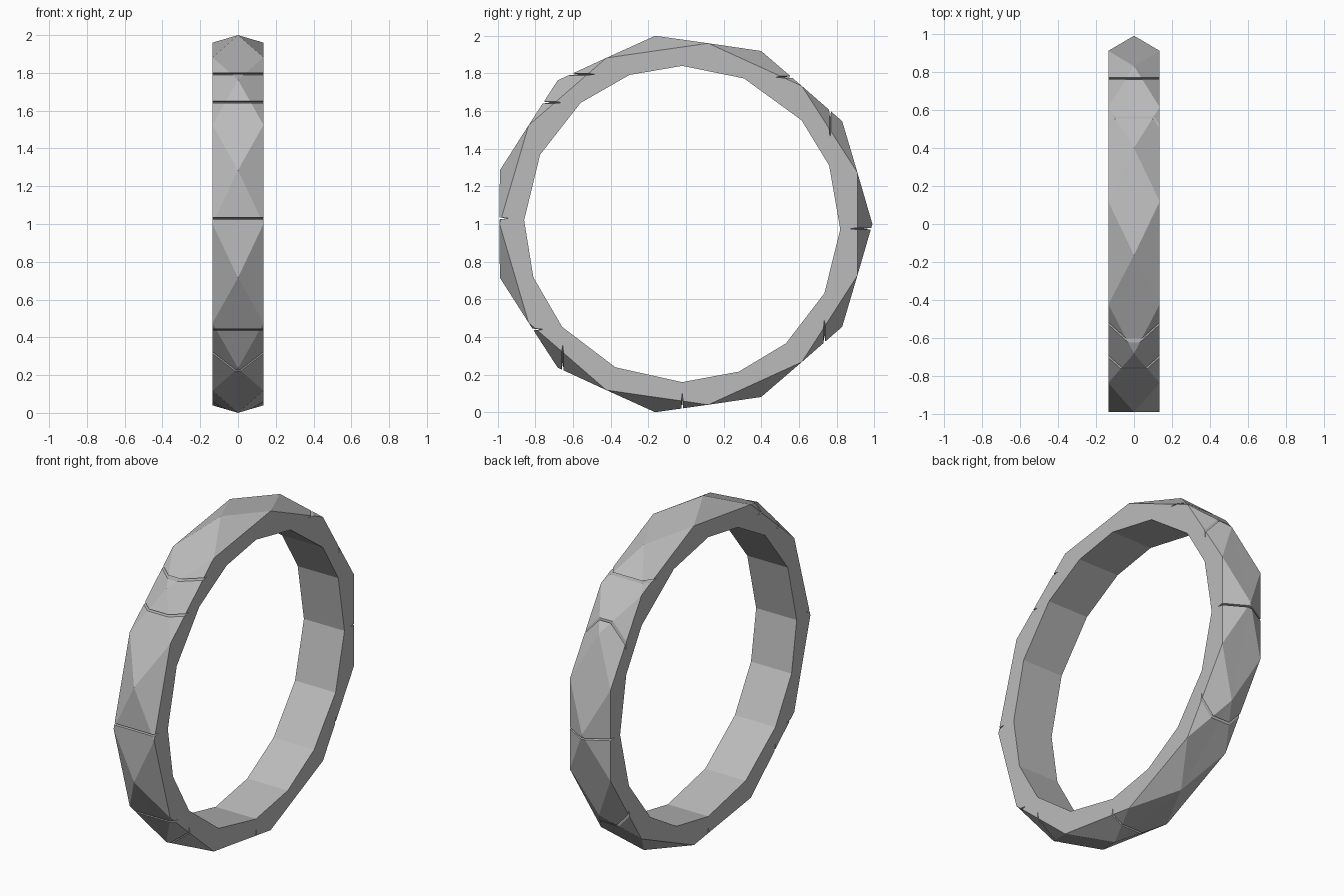
import bpy, bmesh
from math import sin, cos, radians, pi, hypot

if "Cube" in bpy.data.objects:
    bpy.data.objects.remove(bpy.data.objects["Cube"])

CY, CZ = -0.02, 1.0      # ring centre
HALF = 0.135             # half width of the band
SIDES = 11
GAP, DEPTH = 0.005, 0.04  # crack half width and depth

stone = bpy.data.materials.new("grey_stone")
stone.use_nodes = True
stone.diffuse_color = (0.5, 0.5, 0.5, 1)
stone.node_tree.nodes["Principled BSDF"].inputs["Base Color"].default_value = (0.5, 0.5, 0.5, 1)


def loop(bm, x, radius, angles):
    return [bm.verts.new((x, CY + radius * cos(a), CZ + radius * sin(a))) for a in angles]


def crack(bm, axis, position, side):
    """Cut a thin groove across the outer facets, level (axis z) or upright (axis y)."""
    across = 3 - axis
    centre = (0, CY, CZ)
    normal = [0, 0, 0]
    normal[axis] = 1
    for offset in (-GAP, GAP, 0):
        faces = [f for f in bm.faces
                 if (f.calc_center_median()[across] - centre[across]) * side > 0]
        edges = {e for f in faces for e in f.edges}
        verts = {v for f in faces for v in f.verts}
        point = [0, 0, 0]
        point[axis] = position + offset
        cut = bmesh.ops.bisect_plane(bm, geom=[*verts, *edges, *faces], dist=1e-5,
                                     plane_co=point, plane_no=normal)["geom_cut"]
    for v in cut:
        if isinstance(v, bmesh.types.BMVert):
            v.co[across] -= side * DEPTH


# Faceted outer band: rims on both sides, a staggered ridge between them
step = 2 * pi / SIDES
bm = bmesh.new()
ridge = loop(bm, 0, 1.01, [i * step for i in range(SIDES)])
for x in (-HALF, HALF):
    rim = loop(bm, x, 0.97, [(i + 0.5) * step for i in range(SIDES)])
    for i in range(SIDES):
        bm.faces.new((rim[i - 1], rim[i], ridge[i]))
        bm.faces.new((ridge[i - 1], ridge[i], rim[i - 1]))

# Cracks: level ones at a height, upright ones at a depth
Y, Z = 1, 2
for axis, position, side in [(Z, 1.78, 1), (Z, 1.795, -1), (Z, 1.645, -1), (Z, 1.03, -1),
                             (Z, 0.44, -1), (Z, 0.975, 1), (Y, 0.765, 1), (Y, 0.735, -1),
                             (Y, -0.655, -1), (Y, -0.02, -1)]:
    crack(bm, axis, position, side)

# Sixteen-sided finger opening
degrees = (90, 109.5, 130, 154, 178.6, 199.7, 220.6, 245,
           270, 291, 311, 334, 358, 21.7, 41, 67)
angles = [radians(d) for d in degrees]
near = loop(bm, -HALF, 0.84, angles)
far = loop(bm, HALF, 0.84, angles)
for i in range(len(near)):
    bm.faces.new((near[i - 1], near[i], far[i], far[i - 1]))

# Flat sides between rim and opening
for side in (-1, 1):
    border = [e for e in bm.edges if e.is_boundary and e.verts[0].co.x * side > 0]
    bmesh.ops.triangle_fill(bm, use_beauty=True, edges=border, normal=(side, 0, 0))

# Point every face outward: away from the middle of the band's section
bm.normal_update()
for f in bm.faces:
    c = f.calc_center_median()
    y, z = c.y - CY, c.z - CZ
    radius = hypot(y, z)
    if abs(f.normal.x) > 0.99:
        outward = f.normal.x * c.x
    else:
        outward = (f.normal.y * y + f.normal.z * z) * (radius - 0.85)
    if outward < 0:
        f.normal_flip()

mesh = bpy.data.meshes.new("ring_band")
bm.to_mesh(mesh)
bm.free()
mesh.materials.append(stone)
ring = bpy.data.objects.new("ring_band", mesh)
bpy.context.collection.objects.link(ring)
